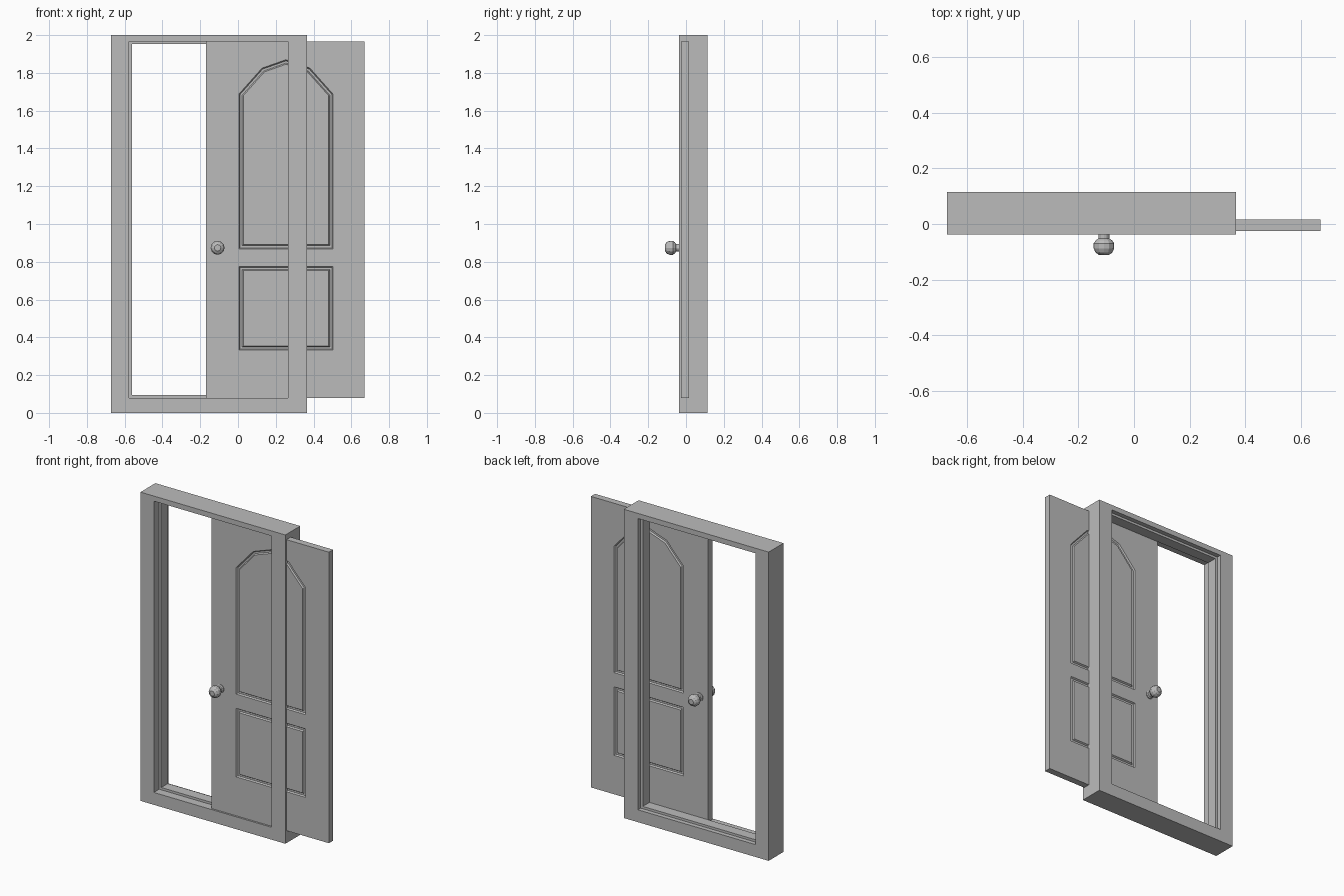
import bpy, bmesh, math
from mathutils import Vector

cube = bpy.data.objects.get("Cube")
if cube:
    bpy.data.objects.remove(cube, do_unlink=True)

grey = bpy.data.materials.new("plain grey")
grey.use_nodes = True
colour = (0.5, 0.5, 0.5, 1)
grey.diffuse_color = colour
grey.node_tree.nodes["Principled BSDF"].inputs["Base Color"].default_value = colour

DOOR_FRONT, DOOR_BACK = -0.026, 0.017
DOOR_MID = (DOOR_FRONT + DOOR_BACK) / 2


def add_object(name, bm):
    bmesh.ops.recalc_face_normals(bm, faces=bm.faces)
    mesh = bpy.data.meshes.new(name)
    bm.to_mesh(mesh)
    bm.free()
    mesh.materials.append(grey)
    obj = bpy.data.objects.new(name, mesh)
    bpy.context.collection.objects.link(obj)
    return obj


def rectangle(x0, x1, z0, z1):
    return [(x0, z0), (x1, z0), (x1, z1), (x0, z1)]


def inset(points, d):
    """Shrink a counter-clockwise outline by d on every side."""
    result = []
    for i, p in enumerate(points):
        p = Vector(p)
        a = (p - Vector(points[i - 1])).normalized()
        b = (Vector(points[(i + 1) % len(points)]) - p).normalized()
        na, nb = Vector((-a.y, a.x)), Vector((-b.y, b.x))
        result.append(tuple(p + (na + nb) * d / (1 + na.dot(nb))))
    return result


def swept_ring(bm, loops):
    """Join a closed series of (outline, y) loops into a solid ring."""
    rings = [[bm.verts.new((x, y, z)) for x, z in pts] for pts, y in loops]
    for k, ring in enumerate(rings):
        prev = rings[k - 1]
        for i in range(len(ring)):
            bm.faces.new((prev[i - 1], prev[i], ring[i], ring[i - 1]))


# Frame with a stop running around the middle of the opening
outer = rectangle(-0.672, 0.366, 0, 2)
opening = rectangle(-0.577, 0.265, 0.08, 1.967)
stop = inset(opening, 0.015)
FRONT, BACK, STOP_BACK = -0.038, 0.114, 0.085
bm = bmesh.new()
swept_ring(bm, [(outer, FRONT), (opening, FRONT), (opening, DOOR_BACK),
                (stop, DOOR_BACK), (stop, STOP_BACK), (opening, STOP_BACK),
                (opening, BACK), (outer, BACK)])
add_object("door_frame", bm)

# Sliding door slab
bm = bmesh.new()
bmesh.ops.create_cube(bm, size=1)
for v in bm.verts:
    v.co = ((0.25 + v.co.x * 0.84), DOOR_MID + v.co.y * (DOOR_BACK - DOOR_FRONT),
            1.0225 + v.co.z * 1.885)
door = add_object("sliding_door", bm)

# Panel grooves cut into both faces of the door
left, right, centre = 0.005, 0.503, 0.254
arched = [(left, 0.868), (right, 0.868), (right, 1.688), (centre + 0.127, 1.825),
          (centre, 1.87), (centre - 0.127, 1.825), (left, 1.688)]
lower = rectangle(left, right, 0.332, 0.776)
DEPTH = 0.009
bm = bmesh.new()
for outline in (arched, lower):
    for face, out in ((DOOR_FRONT, -1), (DOOR_BACK, 1)):
        floor = face - out * DEPTH
        above = face + out * 0.01
        swept_ring(bm, [(outline, above), (outline, face),
                        (inset(outline, 0.006), floor), (inset(outline, 0.017), floor),
                        (inset(outline, 0.023), face), (inset(outline, 0.023), above)])
cutter = add_object("groove_cutter", bm)
cutter.hide_render = True
cutter.hide_viewport = True
cut = door.modifiers.new("panel grooves", 'BOOLEAN')
cut.operation = 'DIFFERENCE'
cut.solver = 'EXACT'
cut.object = cutter

# Round knob on each face: (radius, distance from the door's middle)
profile = [(0.027, 0.02), (0.027, 0.027), (0.02, 0.031), (0.02, 0.048),
           (0.029, 0.054), (0.037, 0.065), (0.037, 0.083), (0.030, 0.098),
           (0.017, 0.107)]
SIDES = 12
for name, side in (("front_knob", -1), ("back_knob", 1)):
    bm = bmesh.new()
    rings = []
    for r, d in profile:
        rings.append([bm.verts.new((-0.108 + r * math.cos(a), DOOR_MID + side * d,
                                    0.874 + r * math.sin(a)))
                      for a in (math.tau * i / SIDES for i in range(SIDES))])
    for a, b in zip(rings, rings[1:]):
        for i in range(SIDES):
            bm.faces.new((a[i - 1], a[i], b[i], b[i - 1]))
    bm.faces.new(rings[0])
    bm.faces.new(rings[-1])
    add_object(name, bm)
